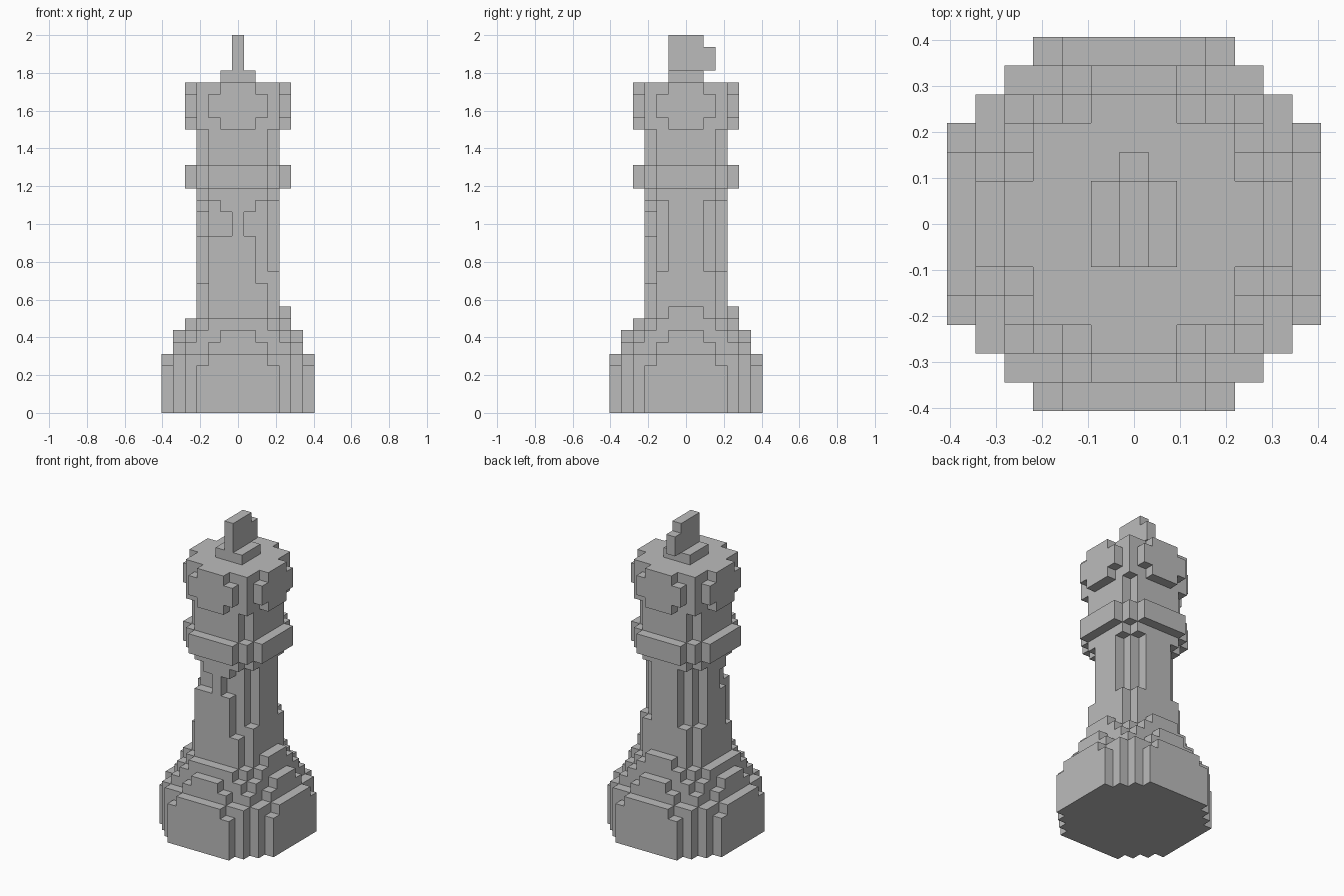
import bpy, bmesh
from mathutils import Vector

cube = bpy.data.objects.get("Cube")
if cube:
    bpy.data.objects.remove(cube, do_unlink=True)

U = 2 / 32  # edge length of one block

grey = bpy.data.materials.new("plain grey")
grey.use_nodes = True
grey.diffuse_color = (0.5, 0.5, 0.5, 1)
grey.node_tree.nodes["Principled BSDF"].inputs["Base Color"].default_value = (0.5, 0.5, 0.5, 1)


def tier(z0, z1, widths):
    """Blocks of a stepped disc; widths[i] is the half width of the rows at y = +-i."""
    return {(x, y, z) for z in range(z0, z1)
            for y in range(1 - len(widths), len(widths))
            for x in range(-widths[abs(y)], widths[abs(y)] + 1)}


def box(x0, x1, y0, y1, z0, z1):
    """Blocks of a box; x and y limits are included, the top z is not."""
    return {(x, y, z) for x in range(x0, x1 + 1)
            for y in range(y0, y1 + 1) for z in range(z0, z1)}


def build(name, cells):
    """Skin the outside of a set of blocks and merge its flat areas."""
    bm = bmesh.new()
    verts = {}

    def vert(p):
        key = tuple(round(2 * c) for c in p)
        if key not in verts:
            verts[key] = bm.verts.new((p[0] * U, p[1] * U, (p[2] + 0.5) * U))
        return verts[key]

    for cell in sorted(cells):
        for axis in range(3):
            for sign in (-1, 1):
                n = Vector((0, 0, 0))
                n[axis] = sign
                if tuple(int(a + b) for a, b in zip(cell, n)) in cells:
                    continue
                a = Vector((0, 0, 0))
                a[(axis + 1) % 3] = 0.5
                b = n.cross(a)
                mid = Vector(cell) + n * 0.5
                bm.faces.new([vert(mid + s * a + t * b)
                              for s, t in ((-1, -1), (1, -1), (1, 1), (-1, 1))])
    bmesh.ops.dissolve_limit(bm, angle_limit=0.01, verts=bm.verts[:], edges=bm.edges[:])
    mesh = bpy.data.meshes.new(name)
    bm.to_mesh(mesh)
    bm.free()
    mesh.materials.append(grey)
    obj = bpy.data.objects.new(name, mesh)
    bpy.context.collection.objects.link(obj)


ROUND = [3, 3, 3, 2]   # seven wide, corners cut
SQUARE = [3, 3, 3, 3]  # seven wide, full corners

# Wide foot with a notched top rim
build("base", tier(0, 4, [6, 6, 6, 6, 5, 4, 3]) | tier(4, 5, [6, 6, 6, 5, 5, 4, 2]))

# Stepped shoulder, one block higher on the left and back
build("shoulder", tier(5, 6, [5, 5, 5, 4, 4, 2]) | tier(6, 7, [5, 5, 4, 4, 3, 1])
      | tier(7, 8, [4, 4, 4, 3, 2]) | tier(8, 9, ROUND)
      | box(4, 4, -1, 1, 8, 9) | box(-1, 1, 4, 4, 8, 9))

# Shaft with grooves cut into each side
shaft = tier(9, 19, ROUND)
for s in (-2, 2):
    shaft -= box(3, 3, s, s, 12, 18)            # left side
    shaft -= box(s, s, 3, 3, 12, 18)            # back
for s in (-1, 1):
    shaft -= box(s, s, -3, -3, 15, 17)          # front, beside the middle strip
shaft -= box(-2, -2, -3, -3, 15, 18) | box(2, 2, -3, -3, 11, 18)
shaft -= box(-3, -3, -1, -1, 15, 17)            # right side
shaft -= box(-3, -3, -2, -2, 11, 18) | box(-3, -3, 2, 2, 12, 18)
build("shaft", shaft)

# Collar and neck
build("collar", tier(19, 21, SQUARE + [2]) | tier(19, 21, [4, 4, 4]))
build("neck", tier(21, 24, ROUND))

# Head with a rounded plate on each side
head = tier(24, 28, SQUARE)
for z0, z1, w in ((24, 25, 1), (25, 27, 2), (27, 28, 1)):
    for s in (-4, 4):
        head |= box(s, s, -w, w, z0, z1) | box(-w, w, s, s, z0, z1)
build("head", head)

# Finial: square foot and thin upright blade
build("finial_foot", box(-1, 1, -1, 1, 28, 29))
build("finial_blade", box(0, 0, -1, 1, 29, 32) | box(0, 0, 2, 2, 29, 31))
